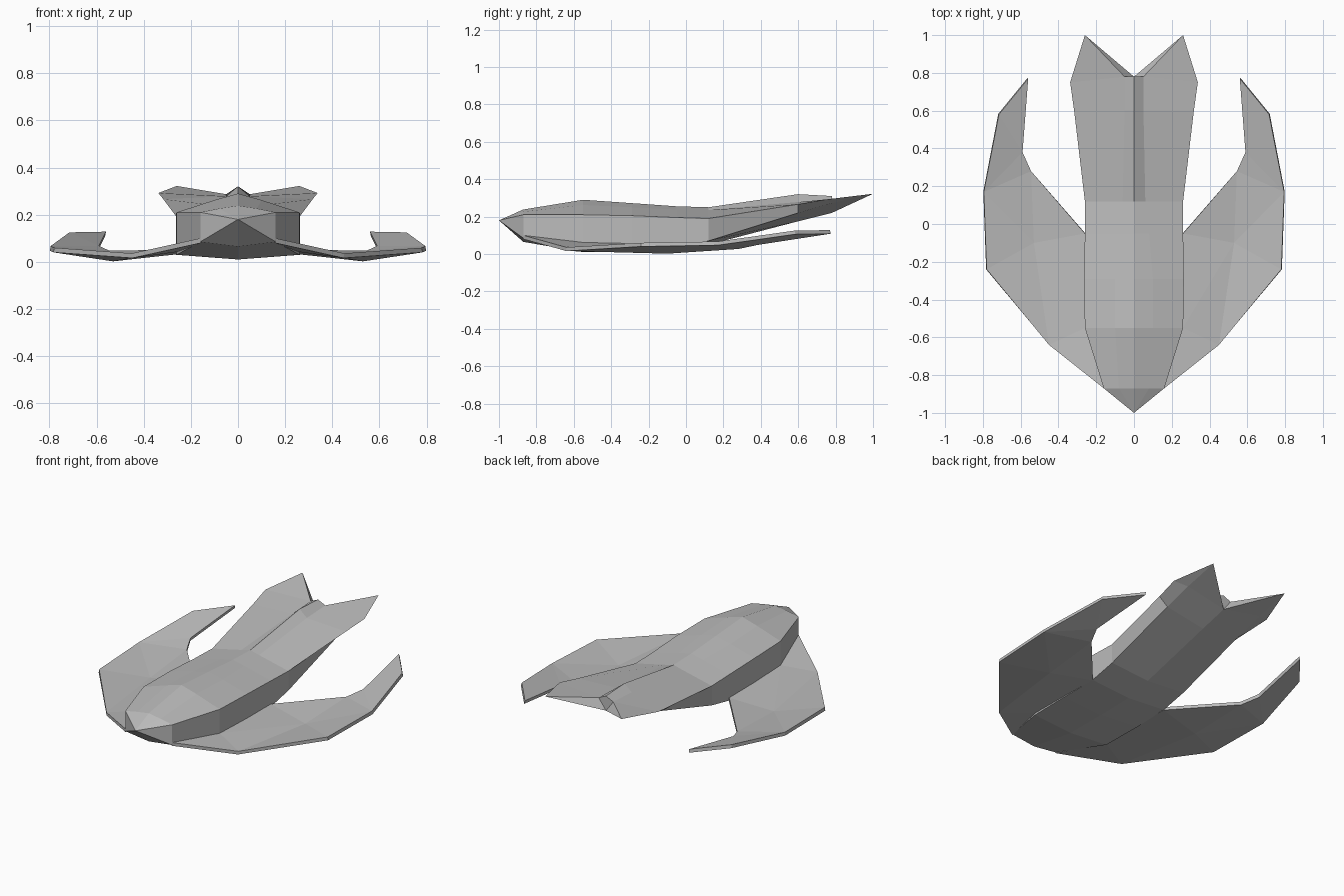
import bpy, bmesh
from mathutils import Vector

if "Cube" in bpy.data.objects:
    bpy.data.objects.remove(bpy.data.objects["Cube"])

grey = bpy.data.materials.new("hull_grey")
grey.diffuse_color = (0.5, 0.5, 0.5, 1)
grey.use_nodes = True
grey.node_tree.nodes["Principled BSDF"].inputs["Base Color"].default_value = grey.diffuse_color


def finish(name, bm, thickness=0):
    """Turn a right-hand half into a mirrored, flat-shaded object."""
    bmesh.ops.remove_doubles(bm, verts=bm.verts, dist=0.0005)
    bmesh.ops.recalc_face_normals(bm, faces=bm.faces)
    me = bpy.data.meshes.new(name)
    bm.to_mesh(me)
    bm.free()
    me.materials.append(grey)
    ob = bpy.data.objects.new(name, me)
    bpy.context.collection.objects.link(ob)
    if thickness:
        s = ob.modifiers.new("plate", 'SOLIDIFY')
        s.thickness = thickness
        s.offset = -1
    m = ob.modifiers.new("mirror", 'MIRROR')
    m.use_mirror_merge = True
    return ob


# Fuselage half sections: y, ridge z, mid (x, z), shoulder (x, z), chine (x, z), keel z
sections = [
    (-0.87, .238, .08, .226, .16, .21, .16, .085, .065),
    (-0.55, .29, .10, .262, .26, .21, .26, .03, .01),
    (-0.29, .272, .10, .25, .264, .205, .264, .03, .01),
    (-0.05, .255, .08, .238, .26, .195, .26, .035, .015),
    (0.12, .25, .06, .235, .26, .19, .26, .07, .05),
    (0.60, .32, .05, .278, .317, .266, .26, .22, .175),
    (0.78, .31, .05, .287, .338, .292, .26, .272, .22),
]
bm = bmesh.new()
rings = [[bm.verts.new((0, -1, .18)) for _ in range(5)]]
for y, r, mx, mz, sx, sz, cx, cz, k in sections:
    ring = [(0, y, r), (mx, y, mz), (sx, y, sz), (cx, y, cz), (0, y, k)]
    rings.append([bm.verts.new(p) for p in ring])
for a, b in zip(rings, rings[1:]):
    for i in range(4):
        bm.faces.new((a[i], b[i], b[i + 1], a[i + 1]))
# Forked tail closing the last section
ridge, mid, shoulder, chine, keel = rings[-1]
shoulder.co.y = 0.75
tip = bm.verts.new((0.26, 1.0, 0.322))
bm.faces.new((ridge, keel, mid))
for a, b in ((mid, shoulder), (shoulder, chine), (chine, keel), (keel, mid)):
    bm.faces.new((a, tip, b))
finish("fuselage", bm)

# Curved wing: r = root, m = middle valley, o = outer edge, i = inner edge, t = tip
pts = dict(
    n=(0.0, -1.0, .18), r0=(.16, -.87, .10), r1=(.26, -.55, .062), r2=(.26, -.05, .052),
    m0=(.45, -.64, .036), m1=(.53, -.10, .022),
    o0=(.78, -.24, .06), o1=(.795, .17, .067), o2=(.715, .58, .125),
    i0=(.545, .28, .047), i1=(.59, .38, .068), t=(.56, .77, .128))
bm = bmesh.new()
v = {k: bm.verts.new(p) for k, p in pts.items() if k != "n"}
for f in ("r0 m0 r1", "r1 m0 m1 r2", "r2 m1 i0", "m0 o0 m1", "m1 o0 o1",
          "m1 o1 i0", "i0 o1 o2 i1", "i1 o2 t"):
    bm.faces.new([v[k] for k in f.split()])
if sum((f.normal_update() or f.normal.z) for f in bm.faces) < 0:
    bmesh.ops.reverse_faces(bm, faces=bm.faces)
bmesh.ops.triangulate(bm, faces=bm.faces)
wing = finish("wing", bm, 0.02)
# Keep the plate's top side up so its thickness grows downward
if wing.data.polygons[0].normal.z < 0:
    wing.data.flip_normals()
